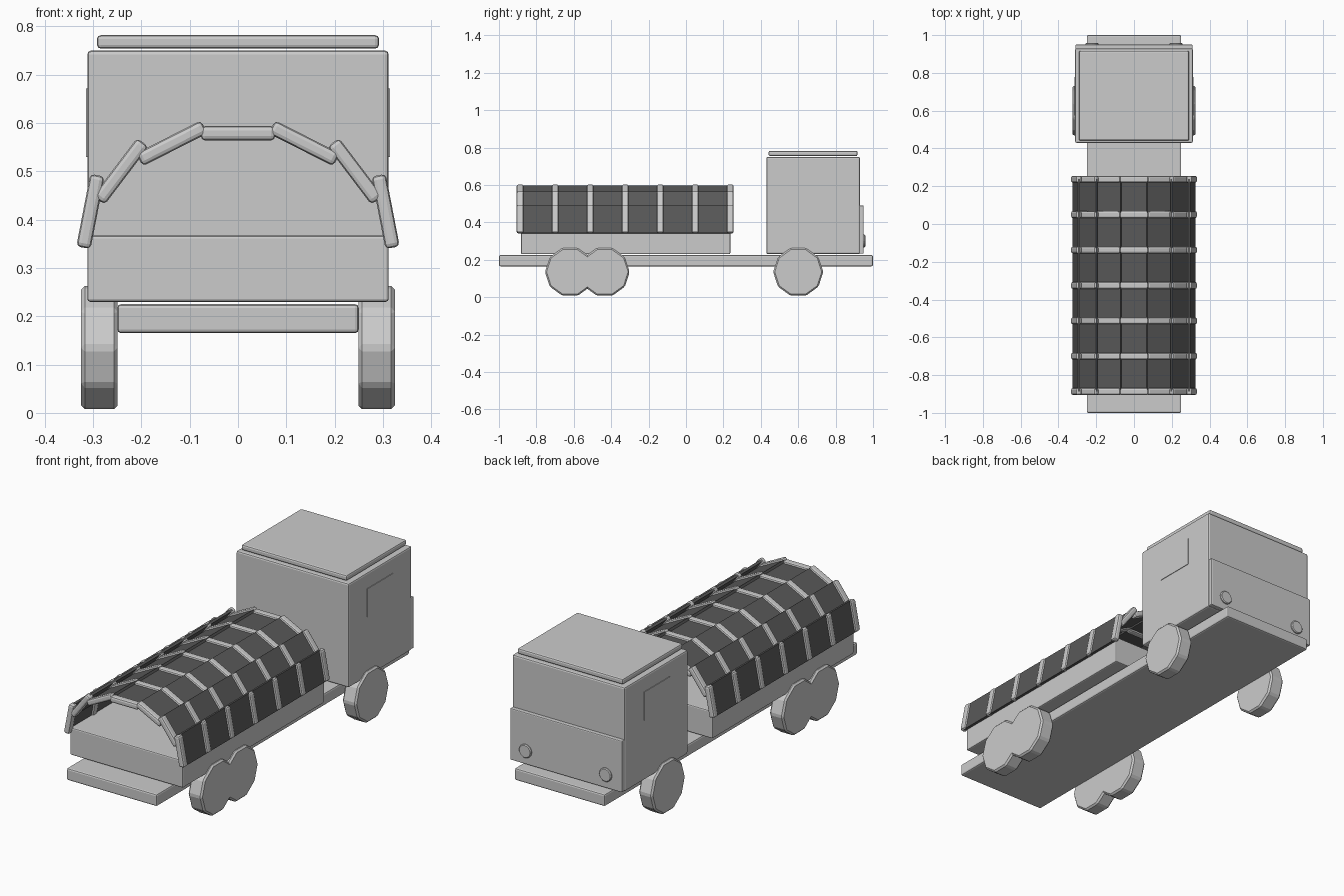
import bpy, math

if "Cube" in bpy.data.objects:
    bpy.data.objects.remove(bpy.data.objects["Cube"])

def bevel(ob, width, segs=2):
    m = ob.modifiers.new("bevel", "BEVEL")
    m.width = width
    m.segments = segs
    m.limit_method = 'ANGLE'

def box(name, x, y, z, bev=0.008, angle=0.0):
    """Box from (min, max) ranges, turned about y through its centre."""
    c = [(a + b) / 2 for a, b in (x, y, z)]
    bpy.ops.mesh.primitive_cube_add(size=1, location=c)
    ob = bpy.context.object
    ob.name = name
    ob.scale = [b - a for a, b in (x, y, z)]
    bpy.ops.object.transform_apply(location=False, rotation=False, scale=True)
    ob.rotation_euler = (0, angle, 0)
    if bev:
        bevel(ob, bev)
    return ob

def slat(name, p, q, y, thick, bev):
    """Bar of given thickness running from p to q in the xz plane."""
    cx, cz = (p[0] + q[0]) / 2, (p[1] + q[1]) / 2
    half = math.dist(p, q) / 2
    a = -math.atan2(q[1] - p[1], q[0] - p[0])
    return box(name, (cx - half, cx + half), y, (cz - thick / 2, cz + thick / 2), bev, a)

def cylinder(name, loc, radius, depth, sides, rot, bev):
    bpy.ops.mesh.primitive_cylinder_add(vertices=sides, radius=radius, depth=depth,
                                        location=loc, rotation=rot)
    ob = bpy.context.object
    ob.name = name
    if bev:
        bevel(ob, bev, 1)
    return ob

# chassis, cab and cargo bed
box("chassis", (-0.25, 0.25), (-1, 1), (0.165, 0.225))
box("cab", (-0.312, 0.312), (0.43, 0.93), (0.23, 0.75))
box("cab_roof", (-0.292, 0.292), (0.442, 0.917), (0.754, 0.782))
box("cab_nose_panel", (-0.31, 0.31), (0.925, 0.95), (0.232, 0.49), 0.005)
box("cargo_bed", (-0.312, 0.312), (-0.882, 0.237), (0.23, 0.367), 0.006)

# side windows, headlights and wheels, mirrored left and right
for side, s in (("left", -1), ("right", 1)):
    box("window_" + side, sorted((s * 0.305, s * 0.315)), (0.575, 0.778), (0.53, 0.672), 0)
    cylinder("headlight_" + side, (s * 0.222, 0.948, 0.3), 0.034, 0.022, 16,
             (math.pi / 2, 0, 0), 0.004)
    for label, y in (("cab", 0.6), ("middle", -0.435), ("rear", -0.62)):
        cylinder(f"wheel_{label}_{side}", (s * 0.287, y, 0.135), 0.134, 0.076, 10,
                 (0, math.pi / 2, 0), 0.008)

# canopy arch: separate overlapping slats, mirrored about the top one
half_arch = [((-0.320, 0.342), (-0.291, 0.492)),
             ((-0.288, 0.440), (-0.197, 0.560)),
             ((-0.204, 0.524), (-0.070, 0.592))]
arch = half_arch + [((-0.077, 0.579), (0.077, 0.579))]
arch += [((-q[0], q[1]), (-p[0], p[1])) for p, q in reversed(half_arch)]

dark = bpy.data.materials.new("canvas_dark")
dark.diffuse_color = (0.1, 0.1, 0.1, 1)
dark.use_nodes = True
dark.node_tree.nodes["Principled BSDF"].inputs["Base Color"].default_value = dark.diffuse_color

for i, (p, q) in enumerate(arch):
    # thin canvas strip along the bed
    cover = slat(f"canopy_panel_{i}", p, q, (-0.887, 0.237), 0.012, 0)
    cover.data.materials.append(dark)
    # hoops over the canvas
    for k in range(7):
        y = -0.887 + k * 0.1873
        slat(f"hoop_{k}_bar_{i}", p, q, (y - 0.018, y + 0.018), 0.03, 0.009)
